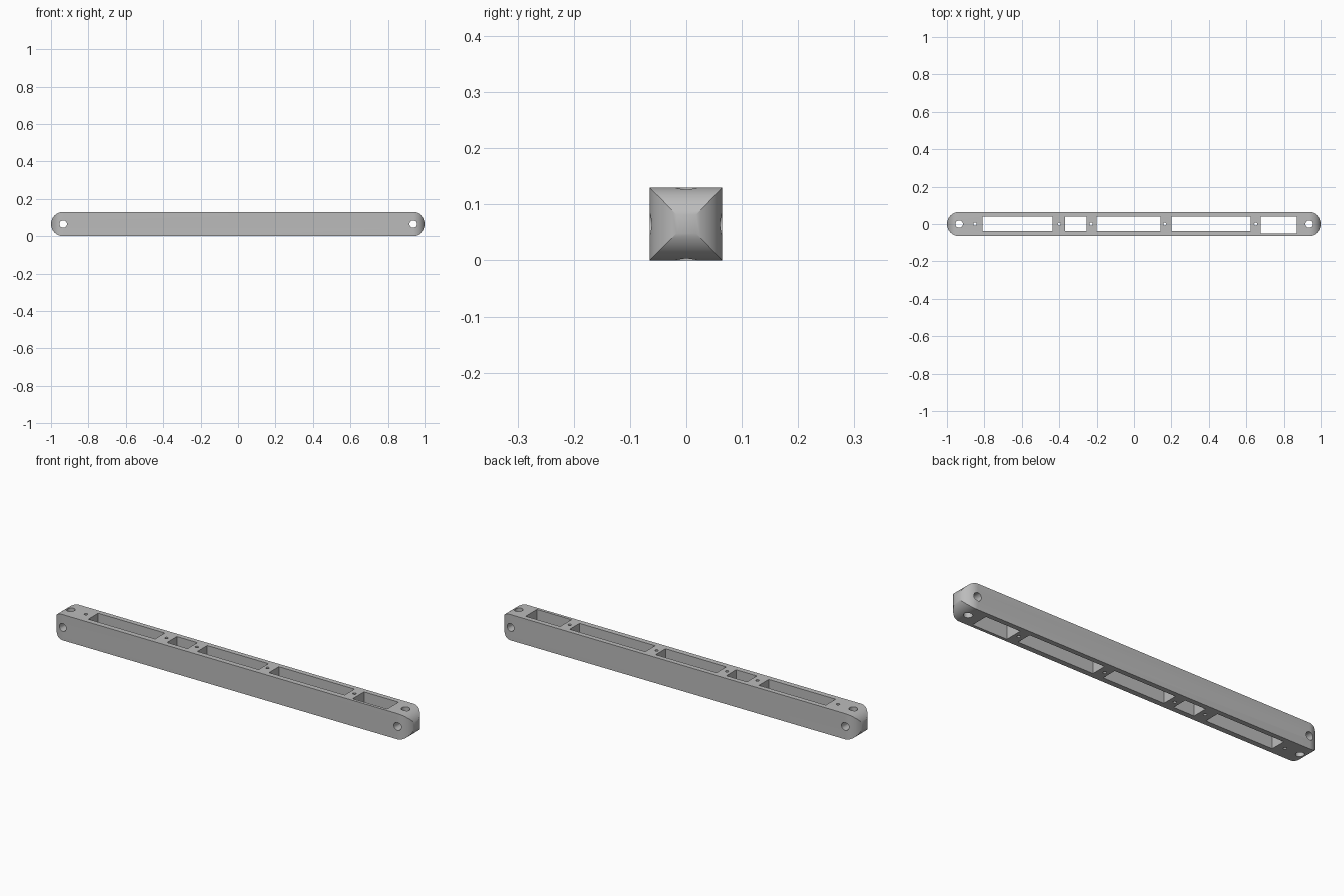
import bpy, bmesh, math
from mathutils import Matrix

if "Cube" in bpy.data.objects:
    bpy.data.objects.remove(bpy.data.objects["Cube"])

R = 0.065          # half thickness of the square bar
END = 1 - R        # centre of the rounded ends

grey = bpy.data.materials.new("plain grey")
grey.use_nodes = True
colour = (0.5, 0.5, 0.5, 1)
grey.diffuse_color = colour
grey.node_tree.nodes["Principled BSDF"].inputs["Base Color"].default_value = colour


def make_object(name, bm):
    bmesh.ops.recalc_face_normals(bm, faces=bm.faces)
    mesh = bpy.data.meshes.new(name)
    bm.to_mesh(mesh)
    bm.free()
    mesh.materials.append(grey)
    ob = bpy.data.objects.new(name, mesh)
    bpy.context.collection.objects.link(ob)
    return ob


def stadium(name, depth, upright):
    """Long bar with half-round ends, extruded along z, or along y if upright."""
    bm = bmesh.new()
    steps = 24
    points = []
    for side in (1, -1):
        for i in range(steps + 1):
            a = math.pi * (i / steps - 0.5)
            points.append((side * (END + R * math.cos(a)), side * R * math.sin(a), -depth))
    face = bm.faces.new([bm.verts.new(p) for p in points])
    top = bmesh.ops.extrude_face_region(bm, geom=[face])["geom"]
    bmesh.ops.translate(bm, vec=(0, 0, 2 * depth),
                        verts=[g for g in top if isinstance(g, bmesh.types.BMVert)])
    if upright:
        bm.transform(Matrix.Rotation(math.pi / 2, 4, 'X'))
    bm.transform(Matrix.Translation((0, 0, R)))
    return make_object(name, bm)


def drill(x, radius, sideways=False):
    bm = bmesh.new()
    bmesh.ops.create_cone(bm, cap_ends=True, segments=32, radius1=radius,
                          radius2=radius, depth=0.4)
    if sideways:
        bm.transform(Matrix.Rotation(math.pi / 2, 4, 'X'))
    bm.transform(Matrix.Translation((x, 0, R)))
    return make_object("drill", bm)


def slot(x0, x1, y0, y1):
    bm = bmesh.new()
    bmesh.ops.create_cube(bm, size=1)
    bm.transform(Matrix.Translation(((x0 + x1) / 2, (y0 + y1) / 2, R))
                 @ Matrix.Diagonal((x1 - x0, y1 - y0, 0.4, 1)))
    return make_object("slot", bm)


def combine(target, tool, operation):
    mod = target.modifiers.new("cut", 'BOOLEAN')
    mod.object = tool
    mod.operation = operation
    mod.solver = 'EXACT'
    bpy.context.view_layer.objects.active = target
    bpy.ops.object.modifier_apply(modifier=mod.name)
    bpy.data.objects.remove(tool)


# Bar rounded in both directions at its ends
bar = stadium("slotted_bar", 0.2, True)
combine(bar, stadium("plan_outline", 0.2, False), 'INTERSECT')

# Rectangular slots through the bar
for x0, x1, y0 in ((-0.81, -0.437, -0.038), (-0.37, -0.255, -0.038),
                   (-0.2, 0.142, -0.038), (0.2, 0.622, -0.038),
                   (0.675, 0.868, -0.05)):
    combine(bar, slot(x0, x1, y0, 0.04), 'DIFFERENCE')

# Mounting holes both ways through each end
for x in (-END, END):
    for sideways in (False, True):
        combine(bar, drill(x, 0.02, sideways), 'DIFFERENCE')

# Small pilot holes between the slots
for x in (-0.85, -0.4, -0.23, 0.165, 0.65):
    combine(bar, drill(x, 0.008), 'DIFFERENCE')

# Smooth rounded ends and hole walls, sharp edges kept
bpy.ops.object.select_all(action='DESELECT')
bar.select_set(True)
bpy.context.view_layer.objects.active = bar
bpy.ops.object.shade_smooth_by_angle(angle=math.radians(25))
